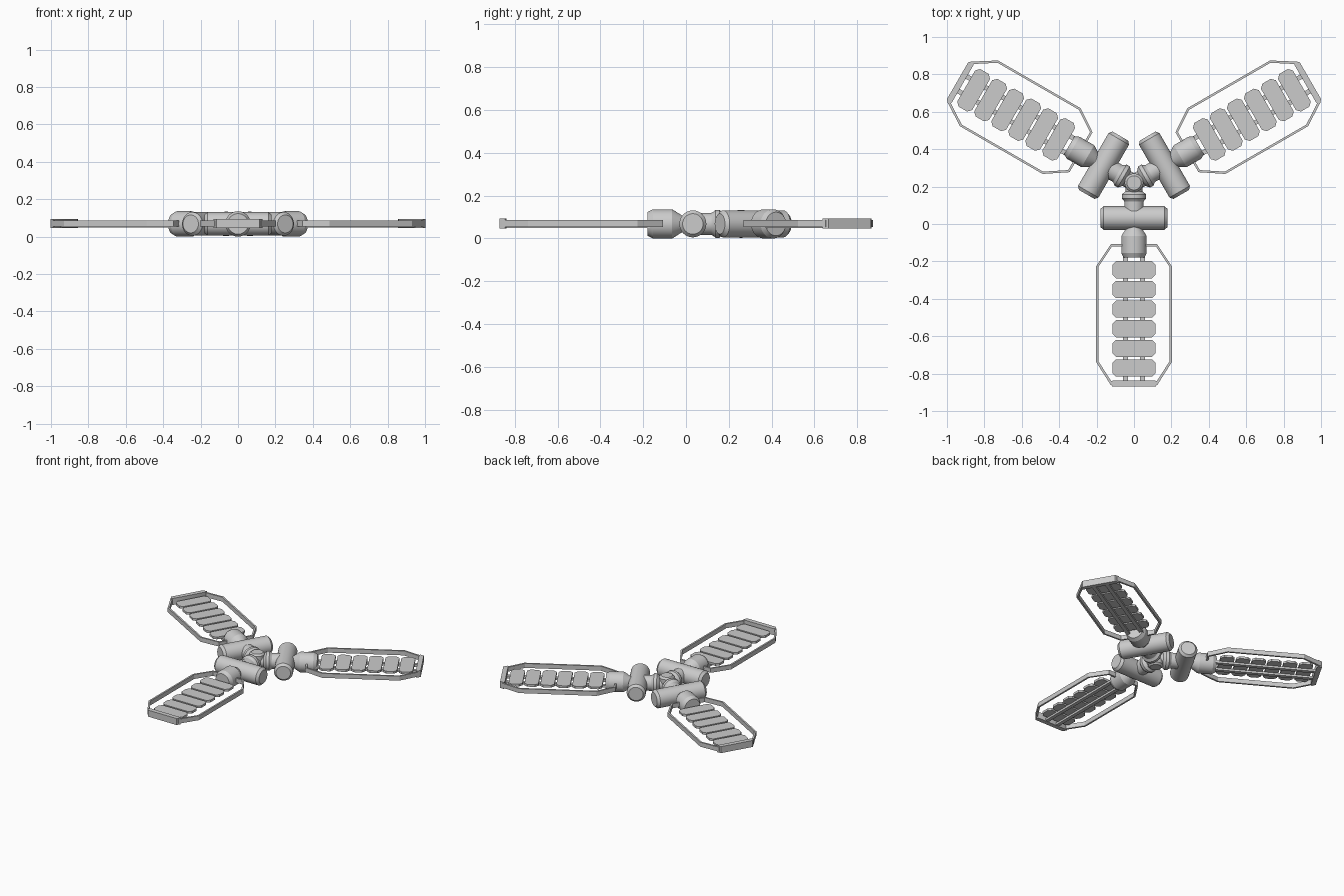
import bpy, bmesh, math
from mathutils import Matrix, Vector

if "Cube" in bpy.data.objects:
    bpy.data.objects.remove(bpy.data.objects["Cube"])

CZ = 0.068                      # height of the arm axis
HUB = Vector((0, 0.22, CZ))     # three-fold centre; arms run along local -y


def finish(name, bm):
    bmesh.ops.recalc_face_normals(bm, faces=bm.faces)
    for f in bm.faces:
        f.smooth = True
    me = bpy.data.meshes.new(name)
    bm.to_mesh(me)
    bm.free()
    me.set_sharp_from_angle(angle=math.radians(25))
    return me


def lathe(bm, profile, axis, offset=(0, 0, 0), n=32):
    """Closed turned solid from (position along axis, radius) pairs."""
    q = Vector((0, 0, 1)).rotation_difference(Vector(axis))
    rings = []
    for t, r in profile:
        rings.append([bm.verts.new(q @ Vector((r * math.cos(2 * math.pi * i / n),
                      r * math.sin(2 * math.pi * i / n), t)) + Vector(offset)) for i in range(n)])
    for a, b in zip(rings, rings[1:]):
        for i in range(n):
            bm.faces.new((a[i], a[(i + 1) % n], b[(i + 1) % n], b[i]))
    bm.faces.new(rings[0])
    bm.faces.new(rings[-1])


def prism(bm, pts, z0, z1):
    """Extruded flat outline."""
    lo = [bm.verts.new((x, y, z0)) for x, y in pts]
    hi = [bm.verts.new((x, y, z1)) for x, y in pts]
    bm.faces.new(lo)
    bm.faces.new(hi)
    for i in range(len(pts)):
        j = (i + 1) % len(pts)
        bm.faces.new((lo[i], lo[j], hi[j], hi[i]))


def chamfered(w, d, cy, c, cx=0):
    return [(cx + x, cy + y) for x, y in (
        (-w + c, -d), (w - c, -d), (w, -d + c), (w, d - c),
        (w - c, d), (-w + c, d), (-w, d - c), (-w, -d + c))]


def arm_parts():
    parts = []

    # stepped connector between hub and cross cylinder
    bm = bmesh.new()
    lathe(bm, [(0.0, 0.045), (0.045, 0.045), (0.055, 0.057), (0.063, 0.065), (0.083, 0.065),
               (0.09, 0.058), (0.1, 0.052), (0.15, 0.052)], (0, -1, 0))
    parts.append(("hub_connector", finish("hub_connector", bm)))

    # cross cylinder
    bm = bmesh.new()
    lathe(bm, [(-0.18, 0.048), (-0.163, 0.063), (0.163, 0.063), (0.18, 0.048)],
          (1, 0, 0), (0, -0.188, 0))
    parts.append(("cross_cylinder", finish("cross_cylinder", bm)))

    # collar holding the blade
    bm = bmesh.new()
    lathe(bm, [(0.2, 0.035), (0.24, 0.04), (0.265, 0.056), (0.285, 0.068),
               (0.375, 0.068), (0.4, 0.055)], (0, -1, 0))
    parts.append(("blade_collar", finish("blade_collar", bm)))

    # outer frame: swept octagonal loop
    bm = bmesh.new()
    outer = [(0.123, -0.327), (0.203, -0.447), (0.203, -0.957), (0.125, -1.08)]
    inner = [(0.117, -0.339), (0.191, -0.451), (0.191, -0.953), (0.118, -1.066)]
    loops = [pts + [(-x, y) for x, y in reversed(pts)] for pts in (outer, inner)]
    rings = [[bm.verts.new((x, y, z)) for x, y in lp]
             for lp, z in ((loops[0], -0.014), (loops[0], 0.018), (loops[1], 0.018), (loops[1], -0.014))]
    for k in range(4):
        a, b = rings[k], rings[(k + 1) % 4]
        for i in range(8):
            j = (i + 1) % 8
            bm.faces.new((a[i], a[j], b[j], b[i]))
    parts.append(("blade_frame", finish("blade_frame", bm)))

    # thick tip bar
    bm = bmesh.new()
    prism(bm, [(-0.132, -1.065), (-0.115, -1.09), (0.115, -1.09), (0.132, -1.065),
               (0.115, -1.058), (-0.115, -1.058)], -0.022, 0.025)
    parts.append(("tip_bar", finish("tip_bar", bm)))

    # two rails under the slats
    bm = bmesh.new()
    for s in (-1, 1):
        prism(bm, chamfered(0.013, 0.35, -0.72, 0.001, s * 0.045), -0.02, -0.004)
    parts.append(("slat_rails", finish("slat_rails", bm)))

    # six slats
    bm = bmesh.new()
    for i in range(6):
        prism(bm, chamfered(0.116, 0.046, -0.465 - 0.105 * i, 0.02), -0.006, 0.01)
    parts.append(("slats", finish("slats", bm)))
    return parts


# three arms sharing the same meshes
for name, me in arm_parts():
    for k in range(3):
        ob = bpy.data.objects.new(f"{name}_{k + 1}", me)
        ob.matrix_world = Matrix.Translation(HUB) @ Matrix.Rotation(k * 2 * math.pi / 3, 4, 'Z')
        bpy.context.collection.objects.link(ob)

# central hub
bm = bmesh.new()
lathe(bm, [(-0.062, 0.038), (-0.05, 0.05), (0.05, 0.05), (0.062, 0.038)], (0, 0, 1))
hub = bpy.data.objects.new("hub", finish("hub", bm))
hub.location = HUB
bpy.context.collection.objects.link(hub)
